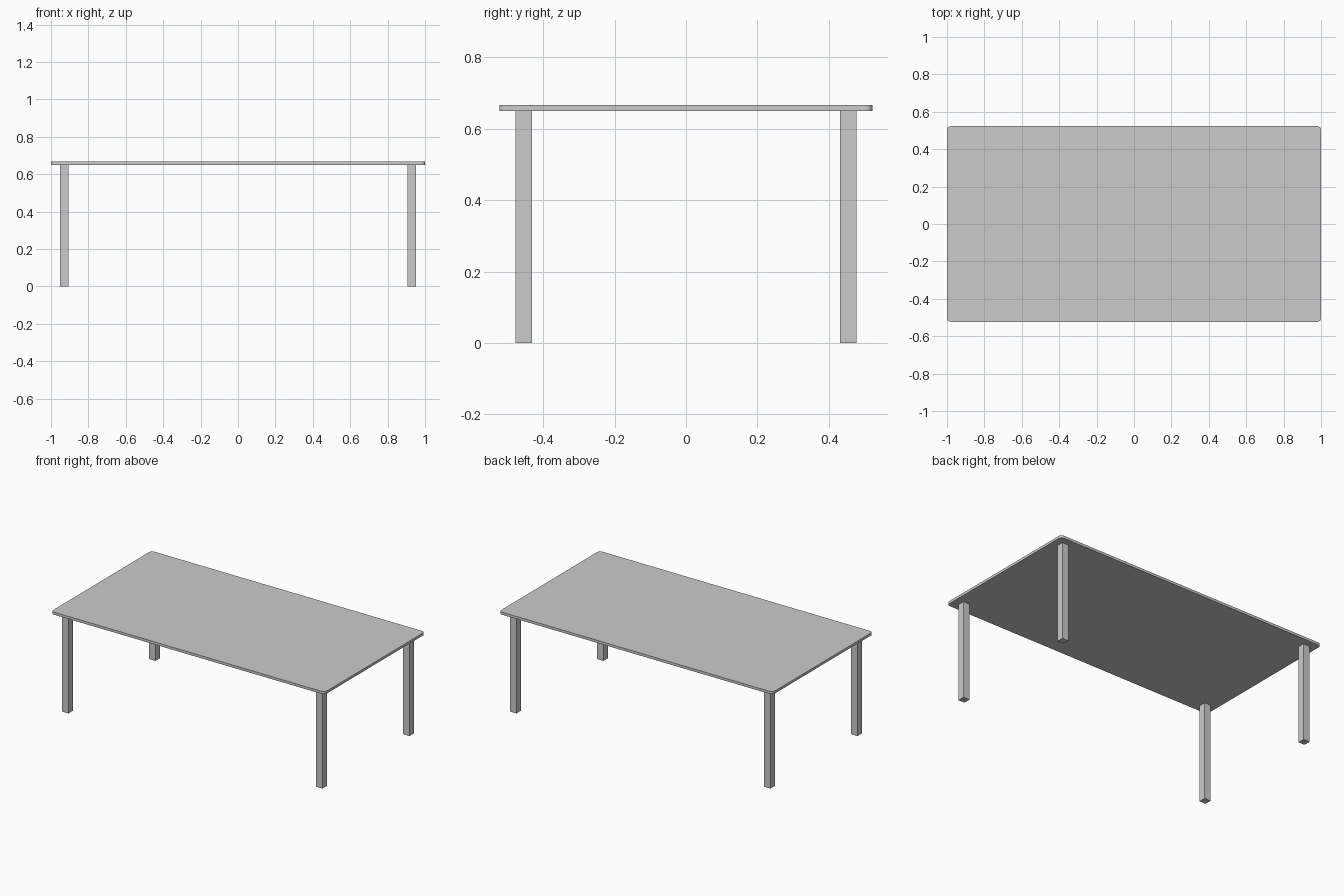
import bpy
import bmesh

cube = bpy.data.objects.get("Cube")
if cube:
    bpy.data.objects.remove(cube, do_unlink=True)

HALF_X, HALF_Y = 1.0, 0.523
TOP, UNDERSIDE = 0.667, 0.65
LEG, LEG_X, LEG_Y = 0.046, 0.928, 0.454

grey = bpy.data.materials.new("plain grey")
grey.use_nodes = True
colour = (0.6, 0.6, 0.6, 1)
grey.diffuse_color = colour
grey.node_tree.nodes["Principled BSDF"].inputs["Base Color"].default_value = colour


def box(name, centre, size, corner_radius=0):
    """Add a box, optionally with rounded vertical edges."""
    bm = bmesh.new()
    bmesh.ops.create_cube(bm, size=1)
    bmesh.ops.scale(bm, vec=size, verts=bm.verts)
    if corner_radius:
        upright = [e for e in bm.edges
                   if abs(e.verts[0].co.z - e.verts[1].co.z) > size[2] / 2]
        bmesh.ops.bevel(bm, geom=upright, offset=corner_radius, segments=4,
                        profile=0.5, affect='EDGES')
    mesh = bpy.data.meshes.new(name)
    bm.to_mesh(mesh)
    bm.free()
    mesh.materials.append(grey)
    obj = bpy.data.objects.new(name, mesh)
    obj.location = centre
    bpy.context.collection.objects.link(obj)
    return obj


# Thin top with rounded corners
box("table_top", (0, 0, (TOP + UNDERSIDE) / 2),
    (2 * HALF_X, 2 * HALF_Y, TOP - UNDERSIDE), corner_radius=0.02)

# Four square legs
for side, sx in (("left", 1), ("right", -1)):
    for end, sy in (("front", -1), ("back", 1)):
        box(f"{end}_{side}_leg", (sx * LEG_X, sy * LEG_Y, UNDERSIDE / 2),
            (LEG, LEG, UNDERSIDE))
